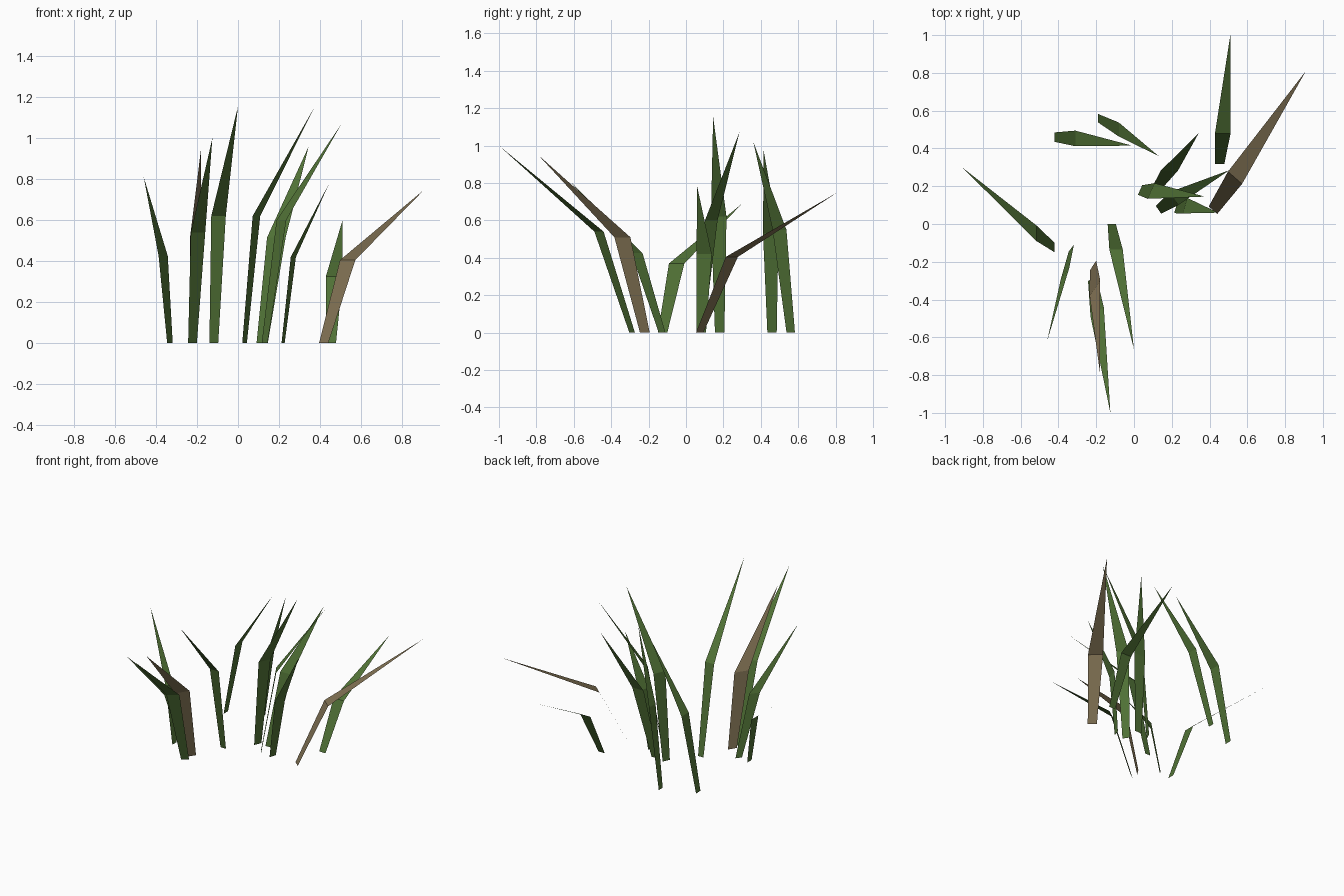
import bpy, math
from mathutils import Vector


def material(name, rgb):
    m = bpy.data.materials.new(name)
    m.diffuse_color = (*rgb, 1)
    return m


fresh = material("fresh_green", (0.080, 0.165, 0.036))
dry = material("dry_brown", (0.210, 0.160, 0.084))


# One blade: flat strip widening to a bend, then tapering to a point
def blade(name, mat, bx, by, width, angle, mx, my, mz, tx, ty, tz):
    a = math.radians(angle)
    half = Vector((math.cos(a), math.sin(a), 0)) * width / 2
    base, mid, tip = Vector((bx, by, 0)), Vector((mx, my, mz)), Vector((tx, ty, tz))
    wide = half * 1.65
    mesh = bpy.data.meshes.new(name)
    mesh.from_pydata([base - half, base + half, mid + wide, mid - wide, tip],
                     [], [(0, 1, 2, 3), (3, 2, 4)])
    mesh.materials.append(mat)
    bpy.context.collection.objects.link(bpy.data.objects.new(name, mesh))


# base x, y, width, width direction (degrees), bend x, y, z, tip x, y, z
green_blades = [
    (-.42, -.125, .05, 90, -.515, -.05, .37, -.91, .30, .69),
    (-.42, .46, .05, 90, -.31, .453, .53, -.01, .415, .975),
    (-.19, .56, .045, 90, -.08, .50, .55, .13, .36, 1.02),
    (.453, .317, .05, 0, .47, .48, .325, .51, 1.0, .60),
    (.118, .185, .055, 0, .187, .282, .515, .345, .485, .96),
    (.032, .18, .055, 66, .09, .175, .62, .375, .145, 1.155),
    (.13, .075, .05, -55, .212, .135, .60, .505, .285, 1.07),
    (.22, .082, .052, 73, .27, .097, .42, .445, .06, .78),
    (-.118, 0, .043, 0, -.095, -.135, .62, 0, -.665, 1.155),
    (-.332, -.128, .045, 53, -.365, -.262, .425, -.46, -.62, .81),
    (-.222, -.288, .052, 35, -.195, -.465, .54, -.125, -1.0, 1.0),
]
dry_blades = [
    (.418, .073, .06, -41, .535, .245, .405, .91, .81, .75),
    (-.217, -.22, .062, 57, -.207, -.34, .51, -.18, -.79, .95),
]

for i, b in enumerate(green_blades, 1):
    blade(f"green_grass_blade_{i:02d}", fresh, *b)
for i, b in enumerate(dry_blades, 1):
    blade(f"dry_grass_blade_{i:02d}", dry, *b)
